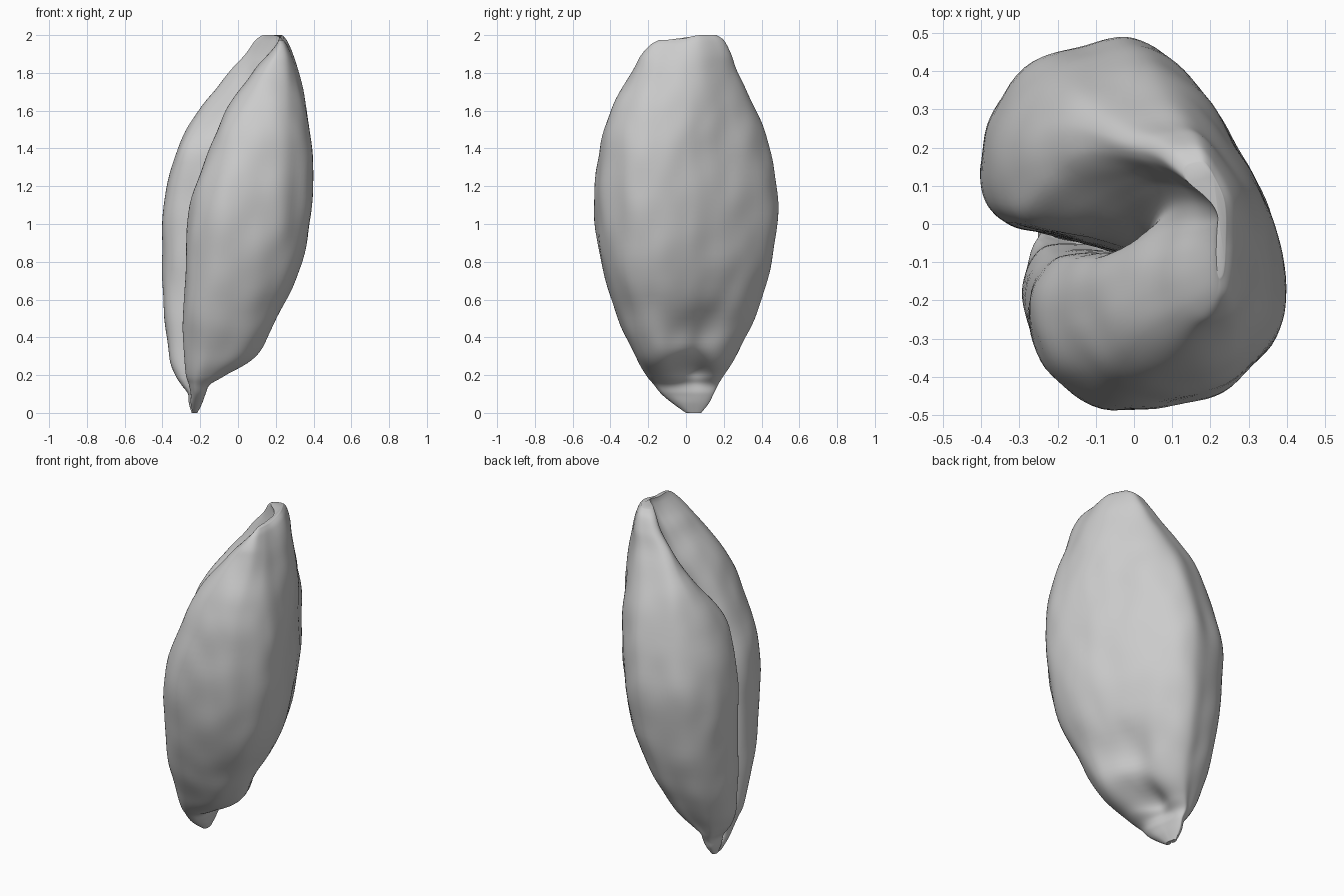
import bpy
import bmesh
import math
from mathutils import Vector, noise

default_cube = bpy.data.objects.get("Cube")
if default_cube:
    bpy.data.objects.remove(default_cube, do_unlink=True)


def smoothstep(low, high, value):
    t = min(max((value - low) / (high - low), 0), 1)
    return t * t * (3 - 2 * t)


def mix(start, end, factor):
    return start + (end - start) * factor


def spline(points, steps, closed):
    """Sample a Catmull-Rom curve through tuples of any length."""
    count = len(points)

    def pick(index):
        return points[index % count] if closed else points[min(max(index, 0), count - 1)]

    samples = []
    for i in range(count if closed else count - 1):
        a, b, c, d = (pick(i + k) for k in (-1, 0, 1, 2))
        for step in range(steps):
            t = step / steps
            samples.append(tuple(
                q + t / 2 * (r - p + t * (2 * p - 5 * q + 4 * r - s + t * (3 * (q - r) + s - p)))
                for p, q, r, s in zip(a, b, c, d)))
    if not closed:
        samples.append(points[-1])
    return samples


# Cross-sections: creased loop of the body (u, v), open crescent of the tip (u, v)
section = spline([
    (1, -.4, .95, -.4), (.97, -.05, 1, -.05), (.9, .22, .95, .25),
    (.79, .56, .82, .56), (.65, .85, .65, .85), (.5, 1, .48, 1),
    (.35, .96, .28, 1), (.17, .87, .08, .95), (.05, .63, 0, .84),
    (0, .36, .03, .7), (.02, .12, .1, .58), (.1, 0, .17, .48),
    (.2, -.06, .23, .38), (.36, -.16, .26, .25), (.2, -.16, .22, .1),
    (.08, -.2, .13, -.08), (.01, -.36, .04, -.3), (0, -.6, 0, -.58),
    (.08, -.83, .07, -.83), (.27, -.99, .27, -.99), (.55, -.98, .55, -.98),
    (.77, -.88, .77, -.88), (.94, -.66, .9, -.66),
], 6, True)

# Outline: height, back lobe edge, front lobe edge, right edge, front, back
outline = spline([
    (0, -.245, -.24, -.215, 0, .08),
    (.05, -.26, -.25, -.19, -.07, .12),
    (.1, -.265, -.25, -.17, -.13, .145),
    (.15, -.3, -.26, -.14, -.17, .17),
    (.2, -.33, -.275, -.05, -.21, .2),
    (.3, -.365, -.28, .1, -.27, .26),
    (.5, -.385, -.285, .21, -.36, .365),
    (.8, -.4, -.275, .34, -.45, .45),
    (1.1, -.395, -.25, .39, -.485, .485),
    (1.4, -.32, -.15, .395, -.455, .44),
    (1.6, -.215, -.06, .37, -.4, .37),
    (1.8, -.05, .07, .325, -.285, .27),
    (1.9, .04, .15, .295, -.24, .235),
    (1.97, .09, .2, .265, -.19, .2),
    (2, .13, .215, .24, -.14, .16),
], 7, False)


# Dents around the beak: centre y, centre z, spread y, spread z, depth
dents = [(.03, .23, .1, .07, .1), (.08, .43, .15, .12, .055)]


def surface_point(body_u, body_v, tip_u, tip_v, row):
    height, back_edge, front_edge, right_edge, front, back = row
    # The crease opens into a shallow valley near the tip
    opening = smoothstep(1.35, 1.85, height)
    u = mix(body_u, tip_u, opening)
    v = mix(body_v, tip_v, opening)
    left_edge = mix(back_edge, front_edge,
                    smoothstep(mix(.02, .8, opening), mix(-.2, 0, opening), v))
    x = mix(left_edge, right_edge, u)
    y = mix(front, back, (v + 1) / 2)
    for centre_y, centre_z, spread_y, spread_z, depth in dents:
        offset = ((y - centre_y) / spread_y) ** 2 + ((height - centre_z) / spread_z) ** 2
        x -= depth * math.exp(-offset) * smoothstep(.5, .9, u)
    # The front of the tip sits slightly lower than the back
    z = height - .025 * smoothstep(.08, -.06, y) * smoothstep(1.8, 2, height)
    return Vector((x, y, z))


# Kernel body lofted from rings
bm = bmesh.new()
rings = [[bm.verts.new(surface_point(*point, row)) for point in section] for row in outline]
for lower, upper in zip(rings, rings[1:]):
    for i in range(len(section)):
        j = (i + 1) % len(section)
        bm.faces.new((lower[i], lower[j], upper[j], upper[i]))
bm.faces.new(reversed(rings[0]))
bm.faces.new(rings[-1])
bmesh.ops.recalc_face_normals(bm, faces=bm.faces)

# Soft lengthwise wrinkles
bm.normal_update()
for vert in bm.verts:
    x, y, z = vert.co
    fade = smoothstep(.1, .4, z) * smoothstep(2, 1.7, z)
    bump = noise.noise(Vector((x * 8, y * 8, z * 5)))
    vert.co += vert.normal * bump * .009 * fade

mesh = bpy.data.meshes.new("kernel")
bm.to_mesh(mesh)
bm.free()
kernel = bpy.data.objects.new("kernel", mesh)
bpy.context.collection.objects.link(kernel)

# Plain grey finish
grey = bpy.data.materials.new("plain grey")
grey.use_nodes = True
colour = (.6, .6, .6, 1)
grey.diffuse_color = colour
grey.node_tree.nodes["Principled BSDF"].inputs["Base Color"].default_value = colour
mesh.materials.append(grey)

bpy.context.view_layer.objects.active = kernel
kernel.select_set(True)
bpy.ops.object.shade_smooth_by_angle(angle=math.radians(60))
